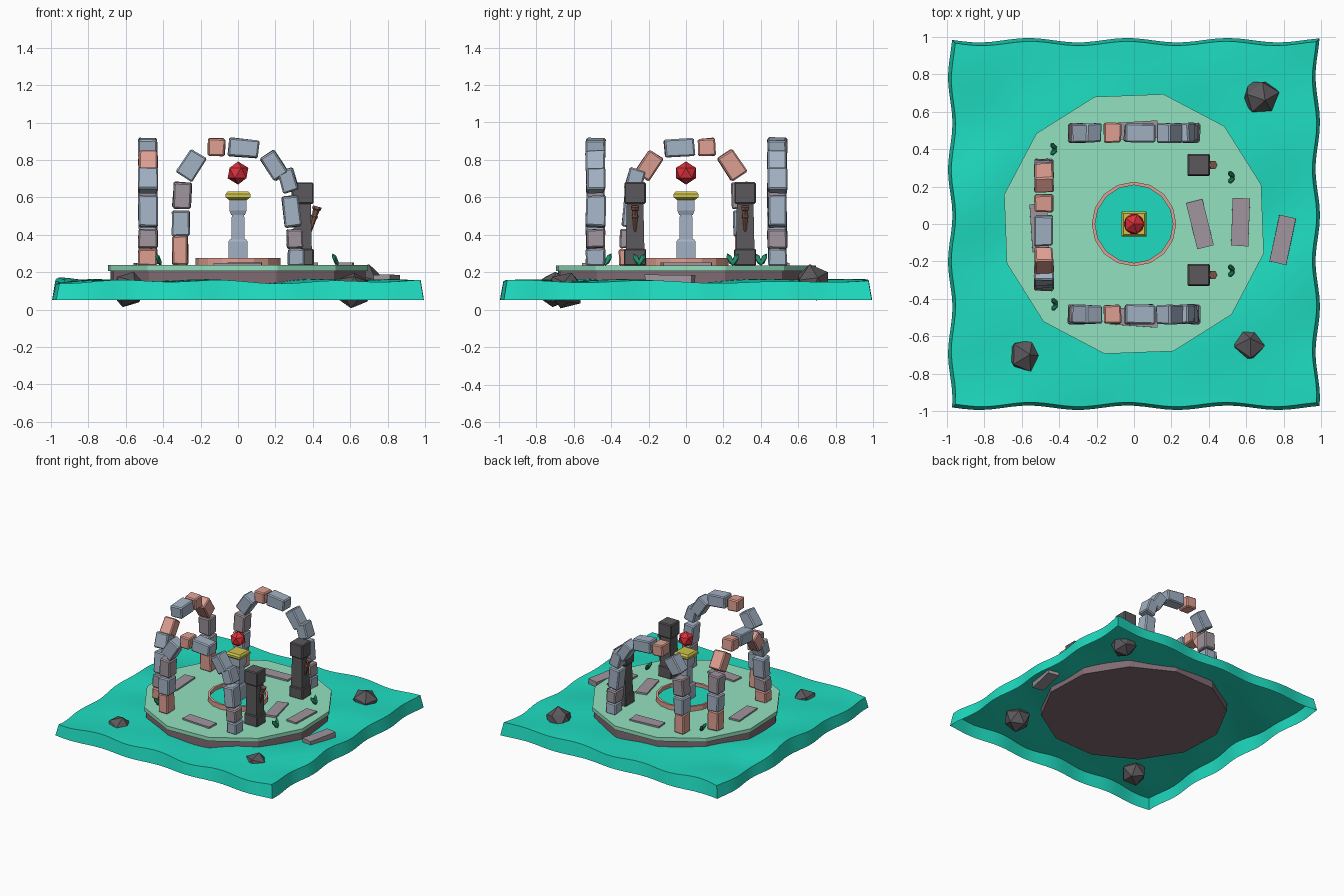
import bpy, bmesh, random
from math import sin, cos, pi, radians, sqrt
from mathutils import Matrix, Vector, Euler

if "Cube" in bpy.data.objects:
    bpy.data.objects.remove(bpy.data.objects["Cube"])

random.seed(4)


def mat(name, r, g, b):
    m = bpy.data.materials.new(name)
    m.diffuse_color = (*[c ** 2.2 for c in (r, g, b)], 1)
    m.use_nodes = True
    m.node_tree.nodes["Principled BSDF"].inputs["Base Color"].default_value = m.diffuse_color
    return m


TEAL = mat("teal", .14, .86, .75)
MINT = mat("mint", .57, .88, .74)
MAUVE = mat("mauve", .50, .42, .45)
BLUE = mat("blue_stone", .63, .69, .76)
PINK = mat("pink_stone", .87, .62, .57)
STONE = mat("grey_stone", .62, .58, .61)
DARK = mat("dark_stone", .36, .35, .36)
RED = mat("red", .86, .2, .24)
GOLD = mat("gold", .8, .76, .3)
WOOD = mat("wood", .5, .35, .3)
LEAF = mat("leaf", .15, .55, .42)


def finish(name, bm, material, matrix=Matrix(), smooth=False):
    bmesh.ops.recalc_face_normals(bm, faces=bm.faces)
    me = bpy.data.meshes.new(name)
    bm.to_mesh(me)
    bm.free()
    me.materials.append(material)
    for p in me.polygons:
        p.use_smooth = smooth
    ob = bpy.data.objects.new(name, me)
    ob.matrix_world = matrix
    bpy.context.collection.objects.link(ob)
    return ob


def place(loc, rot=(0, 0, 0)):
    return Matrix.Translation(loc) @ Euler([radians(a) for a in rot]).to_matrix().to_4x4()


def block(name, size, matrix, material, jitter=0.0, bevel=0.0):
    bm = bmesh.new()
    bmesh.ops.create_cube(bm, size=1)
    for v in bm.verts:
        v.co = Vector([c * s + random.uniform(-jitter, jitter) for c, s in zip(v.co, size)])
    if bevel:
        bmesh.ops.bevel(bm, geom=bm.edges[:], offset=bevel, segments=1, affect='EDGES')
    return finish(name, bm, material, matrix)


def turned(name, profile, sides, material, matrix=Matrix(), phase=0.0, closed=False):
    """Stack of regular polygons from (radius, z) pairs."""
    bm = bmesh.new()
    rings = [[bm.verts.new((r * cos(phase + 2 * pi * i / sides), r * sin(phase + 2 * pi * i / sides), z))
              for i in range(sides)] for r, z in profile]
    pairs = list(zip(rings, rings[1:]))
    if closed:
        pairs.append((rings[-1], rings[0]))
    else:
        bm.faces.new(rings[0])
        bm.faces.new(rings[-1])
    for a, b in pairs:
        for i in range(sides):
            j = (i + 1) % sides
            bm.faces.new((a[i], a[j], b[j], b[i]))
    return finish(name, bm, material, matrix)


def square(name, profile, material, matrix=Matrix()):
    return turned(name, [(h * sqrt(2), z) for h, z in profile], 4, material, matrix, pi / 4)


def ball(name, scale, matrix, material, jitter=0.0, sub=1):
    bm = bmesh.new()
    bmesh.ops.create_icosphere(bm, subdivisions=sub, radius=1)
    for v in bm.verts:
        k = 1 + random.uniform(-jitter, jitter)
        v.co = Vector([c * s * k for c, s in zip(v.co, scale)])
    return finish(name, bm, material, matrix)


# Rolling ground sheet with an open skirt
bm = bmesh.new()
bmesh.ops.create_grid(bm, x_segments=36, y_segments=36, size=.965)
for v in bm.verts:
    x, y = v.co.x, v.co.y
    v.co.z = .15 + .012 * sin(6 * x + 1) * cos(5 * y) + .007 * sin(11 * x + 4 * y) + .006 * sin(9 * y - 5 * x + 2)
    v.co.x += .012 * sin(13 * y + 1) * abs(x)
    v.co.y += .012 * sin(12 * x + 2) * abs(y)
rim = [e for e in bm.edges if e.is_boundary]
ext = bmesh.ops.extrude_edge_only(bm, edges=rim)
for v in ext["geom"]:
    if isinstance(v, bmesh.types.BMVert):
        v.co = Vector((max(-1, min(1, v.co.x * 1.018)), max(-1, min(1, v.co.y * 1.018)), .052))
ground = finish("ground", bm, TEAL, smooth=True)
bpy.context.view_layer.objects.active = ground
ground.select_set(True)
bpy.ops.object.shade_smooth_by_angle(angle=radians(40))
ground.select_set(False)

# Twelve-sided platform
PH = radians(17.2)
turned("platform_base", [(.70, .10), (.70, .206)], 12, MAUVE, phase=PH)
turned("platform_top", [(.712, .206), (.712, .237)], 12, MINT, phase=PH)

# Central basin
turned("basin_rim", [(.226, .23), (.226, .276), (.208, .276), (.208, .23)], 16, PINK, closed=True)
turned("basin_floor", [(.21, .235), (.21, .25)], 16, TEAL)

# Pedestal with plate and orb
square("pedestal_base", [(.05, .245), (.05, .365), (.044, .375)], BLUE)
square("pedestal_shaft", [(.036, .37), (.033, .515)], BLUE)
square("pedestal_cap", [(.036, .505), (.046, .53), (.046, .592)], BLUE)
square("pedestal_plate", [(.046, .585), (.066, .6), (.066, .617), (.055, .632)], GOLD)
ball("orb", (.062, .062, .062), place((0, 0, .73)), RED)

# Arch stones: x, z, width, height, tilt, material
STONES = [
    (-.31, .317, .085, .155, 0, BLUE), (-.305, .46, .095, .135, 1, BLUE),
    (-.298, .61, .098, .14, 3, STONE), (-.25, .772, .1, .145, 33, BLUE),
    (-.115, .868, .092, .094, 2, PINK), (.03, .864, .16, .096, -5, BLUE),
    (.19, .77, .09, .145, -32, BLUE), (.268, .69, .085, .12, 17, BLUE),
    (.287, .525, .09, .165, 6, BLUE), (.305, .378, .085, .1, 2, STONE),
    (.31, .28, .085, .09, 0, BLUE)]
STONES[6] = (.193, .77, .09, .145, 33, BLUE)
ARCHES = {"front_arch": place((0, -.483, 0)), "back_arch": place((0, .487, 0)),
          "left_arch": place((-.482, -.005, 0), (0, 0, -90))}
for name, m in ARCHES.items():
    for x, z, w, h, tilt, material in STONES:
        # positive tilt leans the top towards the middle of the span
        t = tilt if x < 0 else -tilt
        if material == BLUE and random.random() < .2:
            material = random.choice((PINK, STONE))
        block(name + "_stone", (w, random.uniform(.096, .106), h), m @ place((x, 0, z), (0, t, 0)),
              material, .004, .008)

# Two dark pillars with torches
for y in (-.272, .316):
    p = place((.345, y, 0))
    block("pillar_base", (.12, .118, .09), p @ place((0, 0, .279)), DARK, 0, .006)
    square("pillar_shaft", [(.05, .31), (.044, .58)], DARK, p)
    block("pillar_cap", (.118, .115, .115), p @ place((0, 0, .623)), DARK, 0, .007)
    turned("torch", [(.007, 0), (.015, .09), (.02, .1), (.015, .108), (.018, .135), (.024, .14), (.024, .155)],
           6, WOOD, p @ place((.036, 0, .402), (0, 16, 0)))

# Paving slabs: x, y, top z, turn
for x, y, z, turn in [(.352, 0, .25, 14), (.57, .01, .25, -2), (-.505, -.02, .25, 3),
                      (0, -.5, .25, 86), (0, .5, .25, 93), (.795, -.085, .185, -12)]:
    block("paving_slab", (.092, .255, .07), place((x, y, z - .035), (0, 0, turn)), STONE, .002)

# Boulders
for x, y, z, turn in [(.675, .68, .142, 20), (-.587, -.705, .108, 70), (.613, -.64, .104, 130)]:
    ball("boulder", (.104, .1, .102), place((x, y, z), (15, 10, turn)), DARK, .05)

# Sprouts of two leaves
for x, y in [(-.43, .4), (-.425, -.43), (.52, .25), (.52, -.25)]:
    for s in (-1, 1):
        ball("leaf", (.014, .016, .04), place((x, y + s * .014, .268), (-s * 25, -25, 0)), LEAF)
